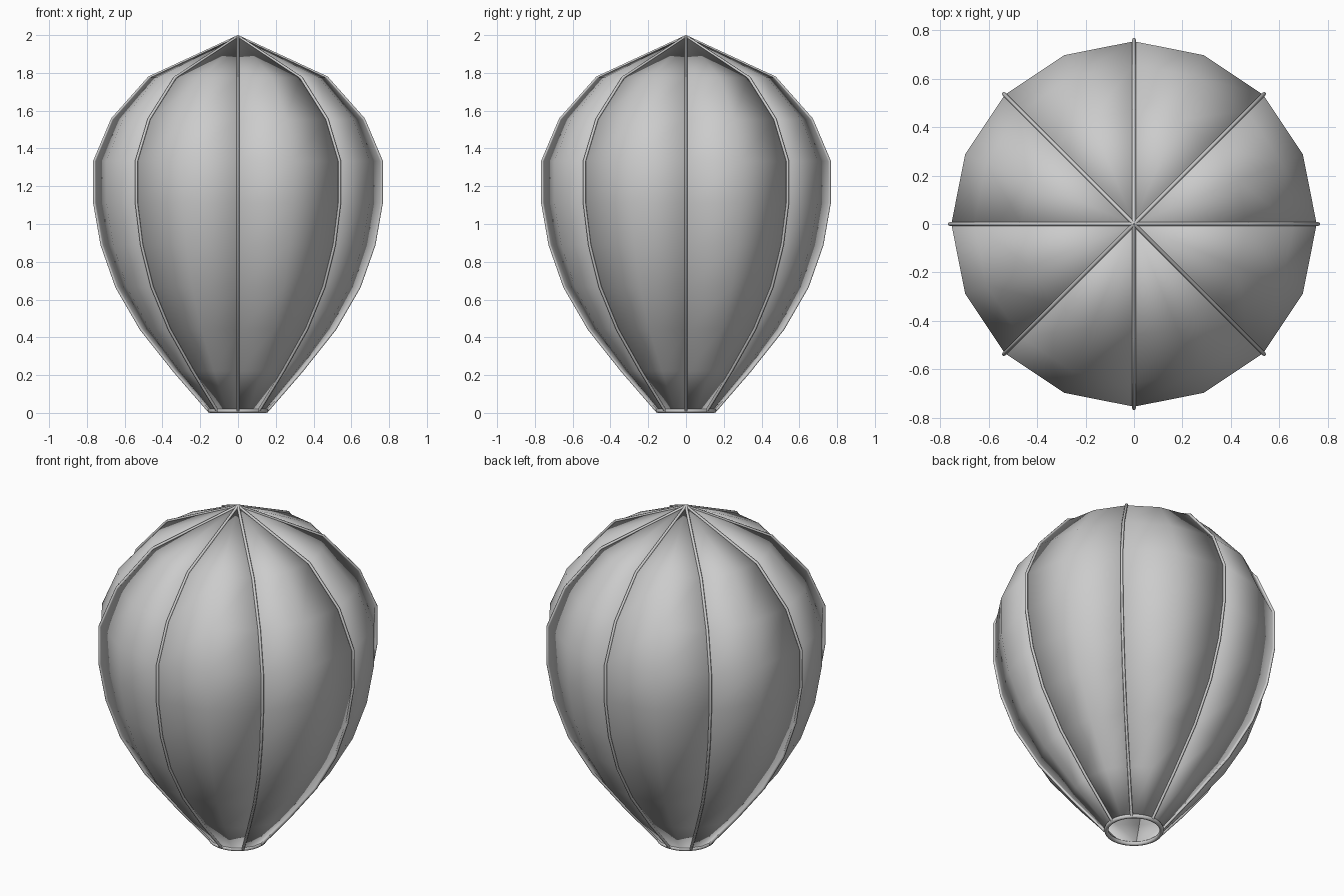
import bpy, bmesh
from math import sin, cos, pi

if "Cube" in bpy.data.objects:
    bpy.data.objects.remove(bpy.data.objects["Cube"])

# Envelope profile: (radius, height)
PROFILE = [(0.15, 0.012), (0.332, 0.222), (0.508, 0.444), (0.637, 0.667),
           (0.715, 0.889), (0.754, 1.111), (0.754, 1.333), (0.66, 1.555),
           (0.465, 1.775), (0.0, 1.993)]
GORES = 8
STEP = 2 * pi / GORES


def polar(r, a, z):
    return (r * cos(a), r * sin(a), z)


# Fabric gores: eight separate panels, each two faces wide
bm = bmesh.new()
for g in range(GORES):
    angles = [(g + k / 2) * STEP for k in range(3)]
    rows = [[bm.verts.new(polar(r, a, z)) for a in angles] for r, z in PROFILE[:-1]]
    tip = bm.verts.new((0, 0, PROFILE[-1][1]))
    for low, high in zip(rows, rows[1:]):
        for k in range(2):
            bm.faces.new((low[k], low[k + 1], high[k + 1], high[k]))
    for k in range(2):
        bm.faces.new((rows[-1][k], rows[-1][k + 1], tip))
for f in bm.faces:
    f.smooth = True
mesh = bpy.data.meshes.new("envelope_gores")
bm.to_mesh(mesh)
bm.free()
envelope = bpy.data.objects.new("envelope_gores", mesh)
bpy.context.collection.objects.link(envelope)
solid = envelope.modifiers.new("thickness", 'SOLIDIFY')
solid.thickness = 0.01
solid.offset = -1

# Seam ropes running from the mouth to the crown
curve = bpy.data.curves.new("seam_ropes", 'CURVE')
curve.dimensions = '3D'
curve.bevel_depth = 0.008
curve.bevel_resolution = 1
curve.use_fill_caps = True
for g in range(GORES):
    spline = curve.splines.new('POLY')
    spline.points.add(len(PROFILE) - 1)
    for p, (r, z) in zip(spline.points, PROFILE):
        out = 0.006 if r > 0 else 0
        p.co = (*polar(r + out, g * STEP, z), 1)
ropes = bpy.data.objects.new("seam_ropes", curve)
bpy.context.collection.objects.link(ropes)

# Mouth ring
bpy.ops.mesh.primitive_torus_add(major_radius=0.15, minor_radius=0.012,
                                 major_segments=32, minor_segments=8,
                                 location=(0, 0, 0.012))
ring = bpy.context.object
ring.name = "mouth_ring"
bpy.ops.object.shade_smooth()
